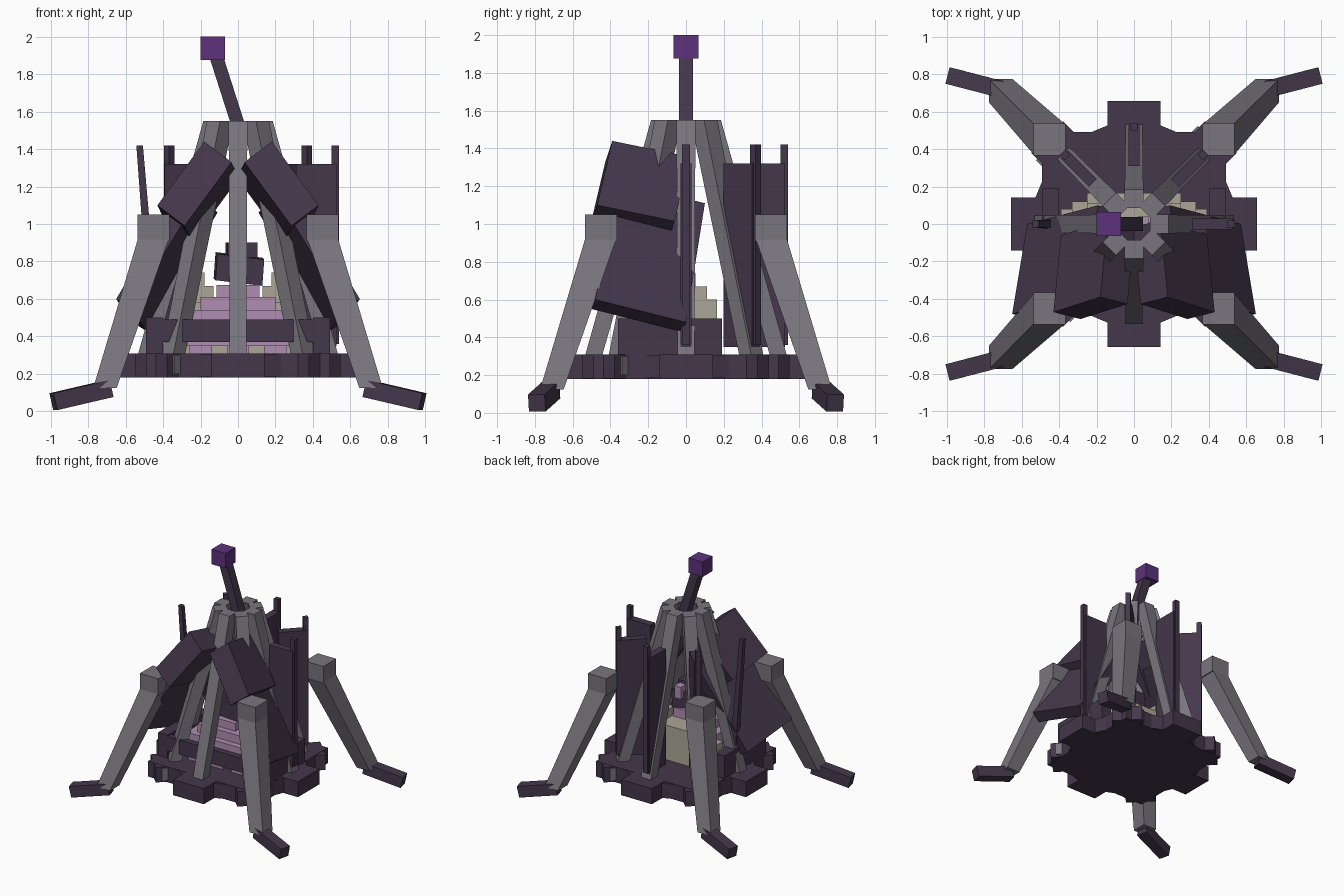
import bpy, bmesh, math
from mathutils import Vector, Matrix

if "Cube" in bpy.data.objects:
    bpy.data.objects.remove(bpy.data.objects["Cube"])


def material(name, rgb):
    m = bpy.data.materials.new(name)
    m.diffuse_color = (*rgb, 1)
    m.use_nodes = True
    m.node_tree.nodes["Principled BSDF"].inputs["Base Color"].default_value = m.diffuse_color
    return m


DARK = material("dark plum", (0.058, 0.038, 0.070))
GRAY = material("stone gray", (0.190, 0.176, 0.205))
PURPLE = material("bright purple", (0.110, 0.032, 0.200))
PINK = material("dusty pink", (0.430, 0.275, 0.440))
BEIGE = material("pale stone", (0.410, 0.390, 0.310))


def hexahedron(name, corners, mat):
    """Six-sided solid: four bottom corners then four top corners."""
    bm = bmesh.new()
    v = [bm.verts.new(c) for c in corners]
    for i in range(4):
        j = (i + 1) % 4
        bm.faces.new((v[i], v[j], v[4 + j], v[4 + i]))
    bm.faces.new(v[3::-1])
    bm.faces.new(v[4:])
    bmesh.ops.recalc_face_normals(bm, faces=bm.faces)
    me = bpy.data.meshes.new(name)
    bm.to_mesh(me)
    bm.free()
    me.materials.append(mat)
    ob = bpy.data.objects.new(name, me)
    bpy.context.collection.objects.link(ob)
    return ob


def slanted(name, origin, a, b, c, mat):
    """Box spanned by three edge vectors from one corner."""
    o, a, b, c = (Vector(p) for p in (origin, a, b, c))
    return hexahedron(name, [o, o + a, o + a + b, o + b,
                             o + c, o + a + c, o + a + b + c, o + b + c], mat)


def box(name, x, y, z, mat, angle=0):
    """Box from axis ranges, turned about z."""
    r = Matrix.Rotation(math.radians(angle), 3, 'Z')
    pts = [r @ Vector((px, py, pz)) for pz in z
           for px, py in ((x[0], y[0]), (x[1], y[0]), (x[1], y[1]), (x[0], y[1]))]
    return hexahedron(name, pts, mat)


def strut(name, p0, p1, w0, w1, mat, angle=0):
    """Leaning post with level square ends."""
    r = Matrix.Rotation(math.radians(angle), 3, 'Z')
    pts = []
    for p, w in ((p0, w0), (p1, w1)):
        for sx, sy in ((-1, -1), (1, -1), (1, 1), (-1, 1)):
            pts.append(r @ Vector((p[0] + sx * w / 2, p[1] + sy * w / 2, p[2])))
    return hexahedron(name, pts, mat)


# Notched base disc
Z = (0.18, 0.31)
box("base_plate", (-0.49, 0.49), (-0.49, 0.49), Z, DARK)
for a in (0, 90):
    box("base_bar", (-0.655, 0.655), (-0.142, 0.142), Z, DARK, a)
    box("base_diagonal", (-0.655, 0.655), (-0.12, 0.12), (0.182, 0.308), DARK, a + 45)
for a in (22.5, 67.5, 112.5, 157.5):
    box("base_filler", (-0.54, 0.54), (-0.10, 0.10), (0.184, 0.306), DARK, a)
for a in (45, 135, 225, 315):
    box("base_clamp", (0.50, 0.61), (0.0, 0.13), (0.2, 0.3), GRAY, a)

# Outer legs with shoulders and feet
for sx in (-1, 1):
    for sy in (-1, 1):
        box("shoulder", sorted((sx * 0.365, sx * 0.535)), sorted((sy * 0.365, sy * 0.535)),
            (0.91, 1.05), GRAY)
        strut("leg", (sx * 0.71, sy * 0.71, 0.125), (sx * 0.452, sy * 0.452, 0.92),
              0.125, 0.165, GRAY)
        d = Vector((sx * 0.30, sy * 0.078, -0.07))
        side = Vector((-sx * 0.022, sy * 0.088, 0))
        up = Vector((sx * 0.02, sy * 0.005, 0.09))
        start = Vector((sx * 0.685, sy * 0.712, 0.122))
        slanted("foot", start - side / 2 - up / 2, d, side, up, DARK)

# Eight ribs leaning into a cone
for i in range(8):
    strut("rib", (0.49, 0, 0.30), (0.135, 0, 1.55), 0.09, 0.10, GRAY, i * 45)

# Antenna and its cube
strut("antenna", (0.01, 0, 1.50), (-0.115, 0, 1.89), 0.075, 0.075, DARK)
box("antenna_cube", (-0.20, -0.07), (-0.065, 0.065), (1.875, 2.0), PURPLE)

# Rear fins with outer posts
for a in (0, 45, 90, 135):
    box("fin", (0.31, 0.525), (-0.03, 0.03), (0.35, 1.32), DARK, a)
    box("fin_post", (0.50, 0.54), (-0.02, 0.02), (0.36, 1.42), DARK, a)
strut("loose_post", (-0.44, 0, 0.36), (-0.525, 0, 1.42), 0.05, 0.035, DARK)

# Slanted front armour, mirrored
for s in (-1, 1):
    slanted("upper_armour", (s * 0.18, -0.39, 1.44), (s * 0.25, -0.08, -0.34),
            (s * -0.04, 0.41, -0.085), (s * -0.145, -0.037, -0.11), DARK)
    slanted("lower_armour", (s * 0.65, -0.48, 0.60), (s * -0.38, 0.10, 0.63),
            (s * -0.08, 0.48, -0.12), (s * -0.08, -0.02, -0.05), DARK)

# Inner frame
for s in (-1, 1):
    box("frame_wall", sorted((s * 0.40, s * 0.49)), (-0.36, 0.19), (0.31, 0.50), DARK)
box("frame_bar", (-0.42, 0.42), (-0.36, -0.31), (0.37, 0.49), DARK)

# Stepped pink mound at the front
for hx, y0, z0, z1 in ((0.27, -0.30, 0.35, 0.54), (0.20, -0.25, 0.5, 0.61), (0.115, -0.20, 0.6, 0.675)):
    box("pink_step", (-hx, hx), (y0, 0.0), (z0, z1), PINK)
for x in (-0.2, 0.0, 0.2):
    box("pink_foot", (x - 0.06, x + 0.06), (-0.29, 0.0), (0.31, 0.36), PINK)

# Stepped pale mound behind it
for hx, y1, z1 in ((0.39, 0.08, 0.45), (0.33, 0.12, 0.5), (0.25, 0.165, 0.60)):
    box("pale_step", (-hx, hx), (-0.02, y1), (0.31, z1), BEIGE)
for s in (-1, 1):
    box("pale_column", sorted((s * 0.13, s * 0.25)), (-0.03, 0.11), (0.58, 0.67), BEIGE)
    box("pale_peak", sorted((s * 0.18, s * 0.24)), (-0.03, 0.05), (0.66, 0.74), BEIGE)

# Floating core
slanted("core", (-0.12, -0.18, 0.70), (0.25, 0.02, -0.03), (-0.01, 0.17, 0.01),
        (0.01, 0, 0.14), DARK)
box("core_cap", (-0.07, 0.09), (-0.14, -0.04), (0.82, 0.90), DARK, 6)
box("core_gem", (0.02, 0.08), (-0.03, 0.04), (0.78, 0.88), PINK)
